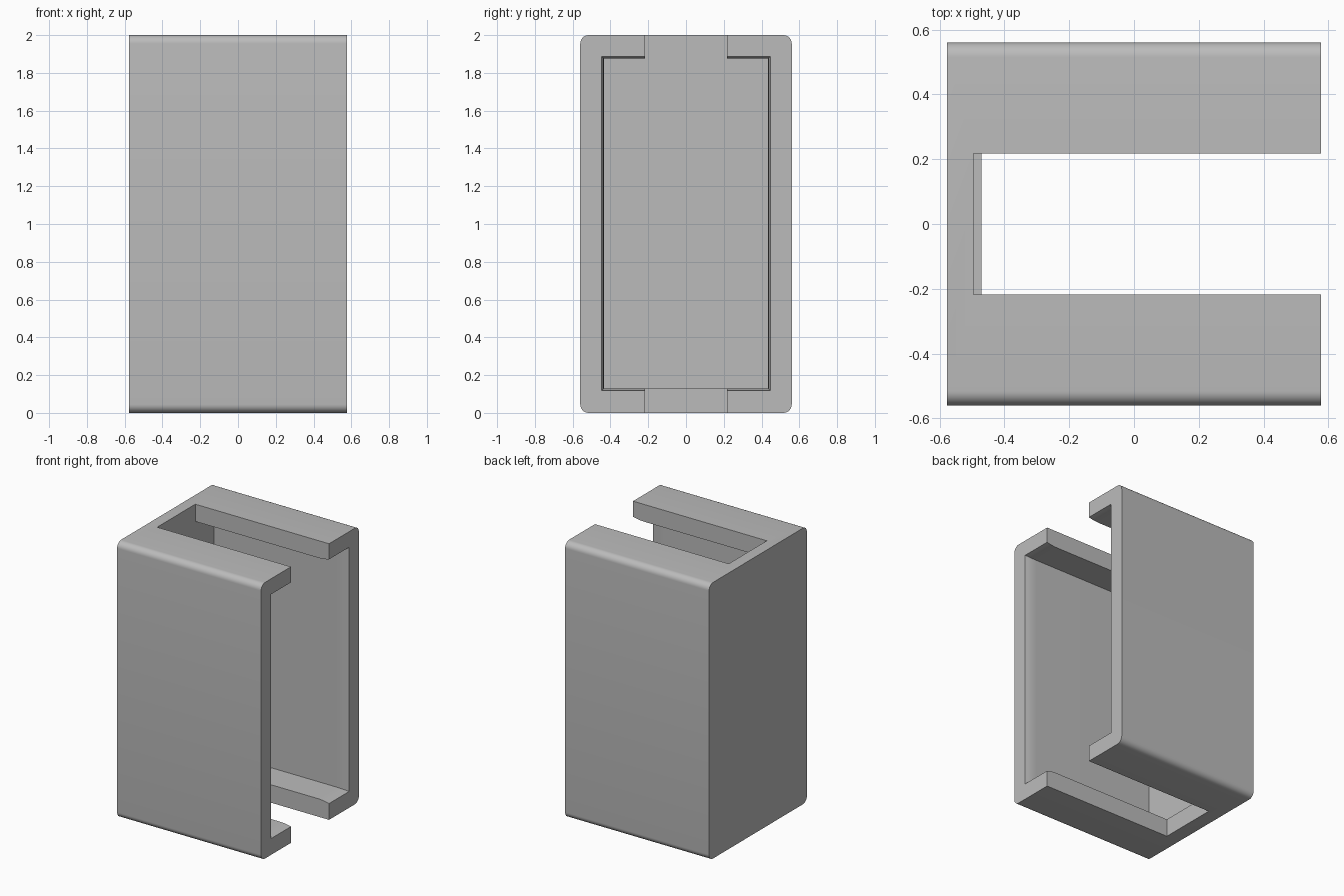
import bpy, bmesh, math

if "Cube" in bpy.data.objects:
    bpy.data.objects.remove(bpy.data.objects["Cube"])

HX, HY, HEIGHT, RADIUS = 0.577, 0.56, 2.0, 0.045
BACK = -0.495            # inner face of the end wall
SLOT = 0.218             # half width of the slots
FLARE, FLARE_LEN = 0.012, 0.09

grey = bpy.data.materials.new("plain grey")
grey.use_nodes = True
colour = (0.5, 0.5, 0.5, 1)
grey.diffuse_color = colour
grey.node_tree.nodes["Principled BSDF"].inputs["Base Color"].default_value = colour


def loft(name, sections):
    """Skin a closed solid through rings of points."""
    bm = bmesh.new()
    rings = [[bm.verts.new(p) for p in ring] for ring in sections]
    for a, b in zip(rings, rings[1:]):
        for i in range(len(a)):
            j = (i + 1) % len(a)
            bm.faces.new((a[i], a[j], b[j], b[i]))
    bm.faces.new(rings[0])
    bm.faces.new(rings[-1])
    bmesh.ops.recalc_face_normals(bm, faces=bm.faces)
    mesh = bpy.data.meshes.new(name)
    bm.to_mesh(mesh)
    bm.free()
    mesh.materials.append(grey)
    obj = bpy.data.objects.new(name, mesh)
    bpy.context.collection.objects.link(obj)
    return obj


def rectangle(x, half_y, z0, z1):
    return [(x, -half_y, z0), (x, half_y, z0), (x, half_y, z1), (x, -half_y, z1)]


def rounded(x, steps=8):
    ring = []
    corners = ((1, 1), (-1, 1), (-1, -1), (1, -1))
    for k, (sy, sz) in enumerate(corners):
        cy = sy * (HY - RADIUS)
        cz = HEIGHT / 2 + sz * (HEIGHT / 2 - RADIUS)
        for s in range(steps + 1):
            a = math.pi / 2 * (k + s / steps)
            ring.append((x, cy + RADIUS * math.cos(a), cz + RADIUS * math.sin(a)))
    return ring


# Outer body with rounded long edges
body = loft("channel_housing", [rounded(-HX), rounded(HX)])

# Cavity open at one end, flaring slightly at its mouth
sections = [rectangle(BACK, 0.435, 0.13, 1.875)]
for i in range(5):
    t = i / 4
    grow = FLARE * t * t
    sections.append(rectangle(HX - FLARE_LEN * (1 - t), 0.435 + grow, 0.13 - grow, 1.875 + grow))
sections.append(rectangle(HX + 0.1, 0.435 + FLARE, 0.13 - FLARE, 1.875 + FLARE))
cutters = [loft("cavity_cutter", sections)]

# Slots through the top and the bottom
for name, start, z0, z1 in (("top_slot_cutter", BACK, 1.5, 2.2),
                            ("bottom_slot_cutter", -0.47, -0.2, 0.5)):
    cutters.append(loft(name, [rectangle(start, SLOT, z0, z1),
                               rectangle(HX + 0.2, SLOT, z0, z1)]))

bpy.ops.object.select_all(action="DESELECT")
bpy.context.view_layer.objects.active = body
body.select_set(True)
for cutter in cutters:
    cutter.hide_render = True
    mod = body.modifiers.new("cut", "BOOLEAN")
    mod.operation = "DIFFERENCE"
    mod.solver = "EXACT"
    mod.object = cutter
    bpy.ops.object.modifier_apply(modifier=mod.name)
for cutter in cutters:
    bpy.data.objects.remove(cutter)

bpy.ops.object.shade_smooth_by_angle(angle=math.radians(30))
